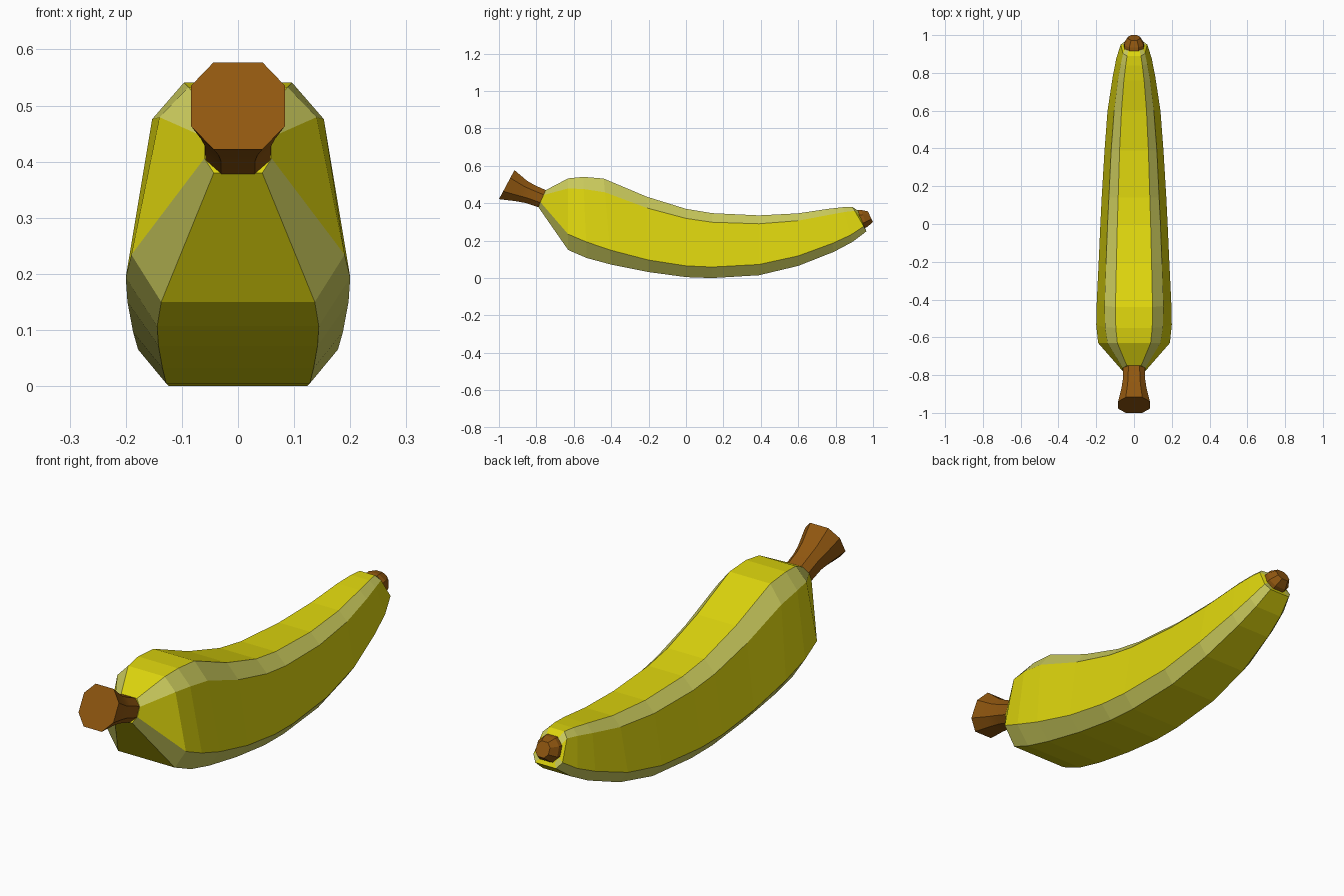
import bpy, bmesh, math
from mathutils import Vector


def material(name, rgb):
    m = bpy.data.materials.new(name)
    m.diffuse_color = (*rgb, 1)
    return m


YELLOW = material("ripe yellow", (0.72, 0.66, 0.004))
PALE = material("pale ridge yellow", (0.60, 0.60, 0.11))
BROWN = material("stem brown", (0.28, 0.095, 0.005))


def ring(yb, zb, yt, zt, lo, up, cb, ct, fb=0.72, ft=0.63):
    """Bevelled four-sided section between a bottom and a top point."""
    b, t = Vector((0, yb, zb)), Vector((0, yt, zt))
    half = [(fb * lo, 0), (lo, cb), (up, 1 - ct), (ft * up, 1)]
    pts = half + [(-x, f) for x, f in reversed(half)]
    return [b.lerp(t, f) + Vector((x, 0, 0)) for x, f in pts]


def loft(name, rings, mats, pick, caps):
    bm = bmesh.new()
    loops = [[bm.verts.new(p) for p in r] for r in rings]
    for s, (a, b) in enumerate(zip(loops, loops[1:])):
        for i in range(8):
            j = (i + 1) % 8
            f = bm.faces.new((a[i], a[j], b[j], b[i]))
            f.material_index = pick(s, i)
    if caps[0]:
        bm.faces.new(loops[0])
    if caps[1]:
        bm.faces.new(loops[-1])
    bmesh.ops.recalc_face_normals(bm, faces=bm.faces)
    me = bpy.data.meshes.new(name)
    bm.to_mesh(me)
    bm.free()
    for m in mats:
        me.materials.append(m)
    ob = bpy.data.objects.new(name, me)
    bpy.context.collection.objects.link(ob)
    return ob


# Peel: bottom y z, top y z, lower and upper half-width, bevel fractions
stations = [
    (-0.79, 0.38, -0.75, 0.47, 0.060, 0.060, 0.29, 0.29),
    (-0.63, 0.15, -0.63, 0.533, 0.190, 0.140, 0.22, 0.14),
    (-0.53, 0.107, -0.55, 0.541, 0.200, 0.153, 0.20, 0.15),
    (-0.40, 0.072, -0.44, 0.532, 0.197, 0.156, 0.17, 0.16),
    (-0.20, 0.032, -0.21, 0.435, 0.187, 0.148, 0.16, 0.15),
    (0.00, 0.005, 0.00, 0.370, 0.178, 0.140, 0.165, 0.14),
    (0.14, 0.000, 0.14, 0.347, 0.171, 0.133, 0.17, 0.14),
    (0.39, 0.015, 0.39, 0.335, 0.156, 0.121, 0.18, 0.14),
    (0.60, 0.065, 0.60, 0.346, 0.140, 0.105, 0.19, 0.14),
    (0.79, 0.140, 0.76, 0.370, 0.112, 0.085, 0.20, 0.14),
    (0.89, 0.193, 0.84, 0.379, 0.093, 0.070, 0.20, 0.14),
    (0.965, 0.250, 0.89, 0.380, 0.070, 0.058, 0.20, 0.16),
    (0.955, 0.268, 0.92, 0.360, 0.050, 0.045, 0.25, 0.25),
]
peel = loft("peel", [ring(*s) for s in stations], [YELLOW, PALE],
            lambda s, i: 1 if i in (0, 2, 4, 6) else 0, (True, True))

# Stem: flares out to a flat cut end
stem_rings = [
    (-0.785, 0.377, -0.745, 0.468, 0.058, 0.058),
    (-0.86, 0.402, -0.81, 0.497, 0.059, 0.059),
    (-0.91, 0.411, -0.85, 0.520, 0.066, 0.066),
    (-1.00, 0.422, -0.917, 0.577, 0.084, 0.084),
]
stem = loft("stem", [ring(*s, 0.27, 0.27, 0.52, 0.52) for s in stem_rings],
            [BROWN], lambda s, i: 0, (True, True))

# Blossom tip: small tapered knob
tip_rings = [
    (0.945, 0.263, 0.905, 0.362, 0.053, 0.050),
    (0.970, 0.274, 0.935, 0.364, 0.052, 0.050),
    (1.000, 0.300, 0.972, 0.357, 0.031, 0.031),
]
tip = loft("blossom_tip", [ring(*s, 0.28, 0.28, 0.5, 0.5) for s in tip_rings],
           [BROWN], lambda s, i: 0, (True, True))

# Keep the bevel ridges crisp while softening the curve along the stem
bpy.ops.object.select_all(action='DESELECT')
stem.select_set(True)
bpy.context.view_layer.objects.active = stem
bpy.ops.object.shade_smooth_by_angle(angle=math.radians(30))
